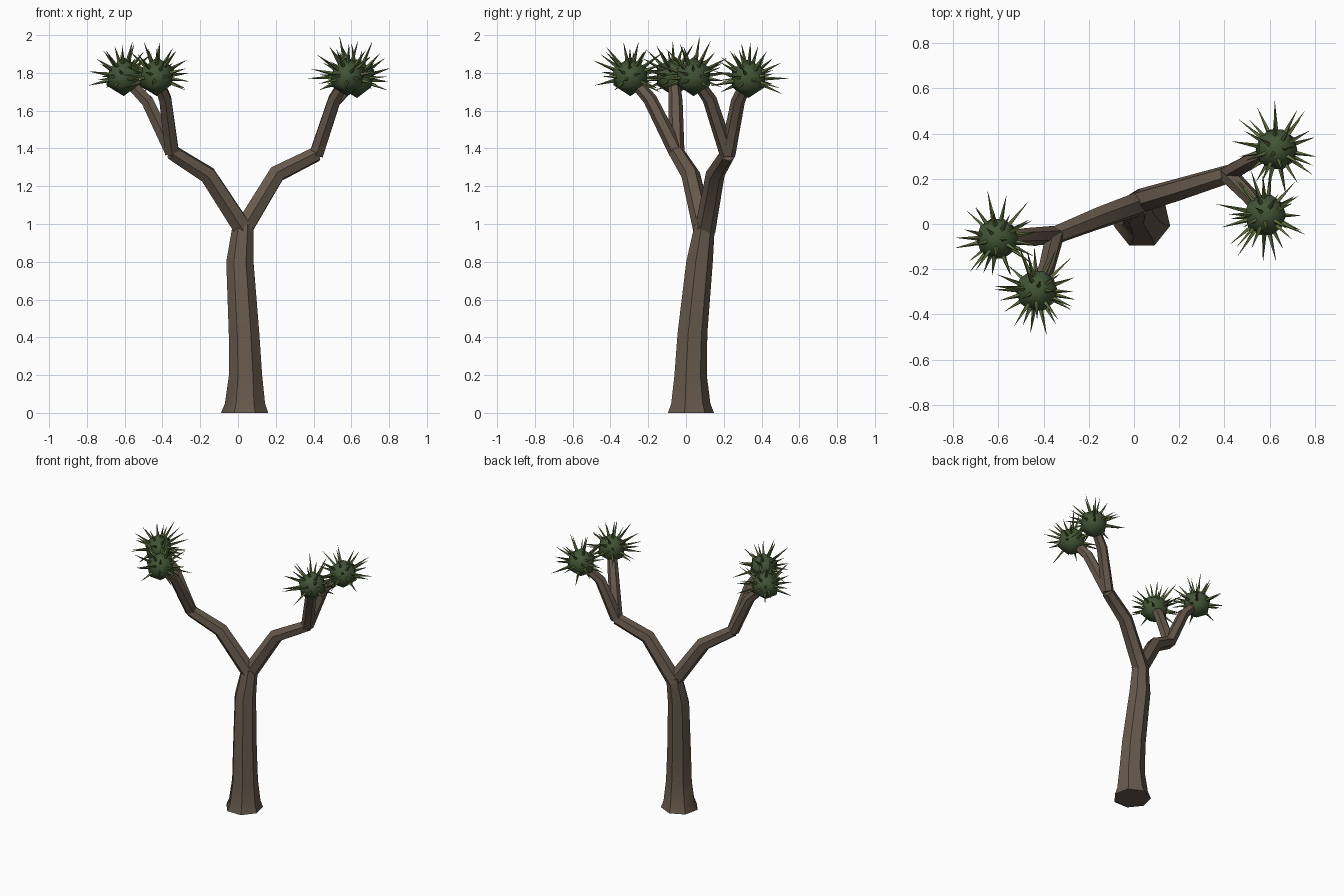
import bpy, bmesh, math, random
from mathutils import Vector, Matrix

if "Cube" in bpy.data.objects:
    bpy.data.objects.remove(bpy.data.objects["Cube"])

random.seed(4)


def material(name, rgb):
    m = bpy.data.materials.new(name)
    m.diffuse_color = (*rgb, 1)
    m.use_nodes = True
    m.node_tree.nodes["Principled BSDF"].inputs["Base Color"].default_value = m.diffuse_color
    return m


BARK = material("brown bark", (0.135, 0.100, 0.073))
LEAF = material("dark green", (0.052, 0.088, 0.036))
SPIKE = material("olive green", (0.115, 0.155, 0.048))


def finish(bm, name, mat, angle=None):
    bmesh.ops.recalc_face_normals(bm, faces=bm.faces)
    me = bpy.data.meshes.new(name)
    bm.to_mesh(me)
    bm.free()
    me.materials.append(mat)
    ob = bpy.data.objects.new(name, me)
    bpy.context.collection.objects.link(ob)
    if angle:
        me.shade_smooth()
        me.set_sharp_from_angle(angle=math.radians(angle))
    return ob


def tube(name, path, radii, sides, level=False):
    """Faceted limb swept along a path, with closed ends."""
    bm = bmesh.new()
    pts = [Vector(p) for p in path]
    rings = []
    for i, p in enumerate(pts):
        t = (pts[min(i + 1, len(pts) - 1)] - pts[max(i - 1, 0)]).normalized()
        if level:
            t = Vector((0, 0, 1))
        rot = Vector((0, 0, 1)).rotation_difference(t)
        ring = []
        for k in range(sides):
            a = math.pi / 2 + 2 * math.pi * k / sides
            off = Vector((math.cos(a), math.sin(a), 0)) * radii[i]
            ring.append(bm.verts.new(p + rot @ off))
        rings.append(ring)
    for a, b in zip(rings, rings[1:]):
        for k in range(sides):
            n = (k + 1) % sides
            bm.faces.new((a[k], a[n], b[n], b[k]))
    bm.faces.new(rings[0])
    bm.faces.new(rings[-1])
    return finish(bm, name, BARK, 48)


# Trunk: seven sided, flared at the foot, leaning back
tube("trunk",
     [(0.035, 0.02, 0), (0.037, 0.02, 0.05), (0.04, 0.02, 0.2), (0.032, 0.03, 0.42),
      (0.01, 0.068, 0.8), (0.027, 0.097, 1.0)],
     [0.128, 0.109, 0.09, 0.083, 0.074, 0.056], 7, True)

# Two main limbs
fork_l, fork_r = (-0.35, -0.05, 1.38), (0.415, 0.22, 1.37)
tube("left_limb", [(0.035, 0.095, 0.96), (-0.16, 0.025, 1.26), fork_l],
     [0.055, 0.05, 0.042], 6)
tube("right_limb", [(0.02, 0.1, 0.96), (0.205, 0.155, 1.265), fork_r],
     [0.055, 0.05, 0.042], 6)

# Upper branches, each ending in a spiky leaf ball
heads = [
    ("left_outer", fork_l, (-0.48, -0.055, 1.65), (-0.605, -0.065, 1.78)),
    ("left_front", fork_l, (-0.385, -0.19, 1.66), (-0.43, -0.295, 1.78)),
    ("right_front", fork_r, (0.51, 0.125, 1.66), (0.58, 0.04, 1.78)),
    ("right_back", fork_r, (0.51, 0.275, 1.65), (0.63, 0.33, 1.77)),
]
COUNT = 30
for h, (name, start, mid, end) in enumerate(heads):
    tube(name + "_branch", [start, mid, end], [0.042, 0.037, 0.03], 6)
    c = Vector(end)

    # Leaf ball
    bm = bmesh.new()
    bmesh.ops.create_icosphere(bm, subdivisions=1, radius=0.103,
                               matrix=Matrix.Translation(c))
    finish(bm, name + "_leaf_ball", LEAF, 48)

    # Spikes spread over the ball, sparing its underside
    bm = bmesh.new()
    for i in range(COUNT):
        z = 0.97 - 1.4 * i / (COUNT - 1)
        a = i * 2.39996 + h * 1.3 + random.uniform(-0.2, 0.2)
        r = math.sqrt(1 - z * z)
        d = Vector((r * math.cos(a), r * math.sin(a), z))
        tip = random.uniform(0.165, 0.222)
        if i == 0:
            tip = 0.222 if h == 2 else 0.19
        base = 0.07
        rot = Vector((0, 0, 1)).rotation_difference(d).to_matrix().to_4x4()
        place = Matrix.Translation(c + d * (base + tip) / 2) @ rot
        bmesh.ops.create_cone(bm, cap_ends=True, segments=4, radius1=0.012,
                              radius2=0.0005, depth=tip - base, matrix=place)
    finish(bm, name + "_spikes", SPIKE)
